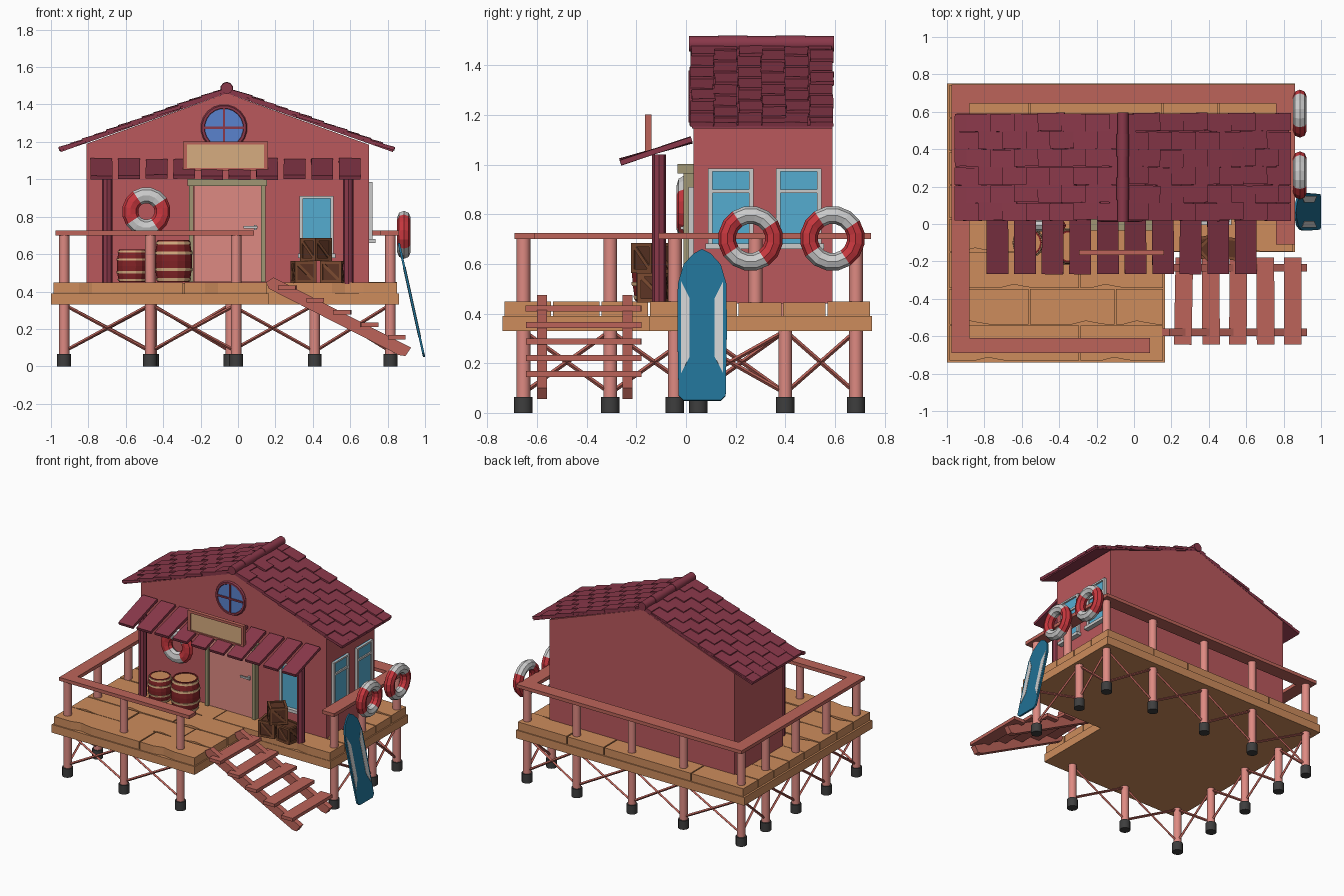
import bpy, bmesh, math, random
from math import sin, cos, pi
from mathutils import Matrix, Vector, Euler

if "Cube" in bpy.data.objects:
    bpy.data.objects.remove(bpy.data.objects["Cube"])

random.seed(4)
ROUND = []


def mat(name, r, g, b):
    m = bpy.data.materials.new(name)
    m.diffuse_color = [((c / 255 + 0.055) / 1.055) ** 2.4 for c in (r, g, b)] + [1]
    m.use_nodes = True
    m.node_tree.nodes["Principled BSDF"].inputs["Base Color"].default_value = m.diffuse_color
    return m


WALL = mat("wall_red", 186, 88, 92)
ROOF = mat("roof_maroon", 138, 56, 74)
PINK = mat("post_pink", 222, 138, 130)
RAIL = mat("rail_wood", 188, 100, 90)
DECK = mat("deck_wood", 205, 140, 92)
BLACK = mat("boot_black", 62, 62, 62)
GLASS = mat("glass", 85, 172, 208)
BLUE = mat("round_glass", 90, 130, 205)
WHITE = mat("white_trim", 215, 215, 212)
TAN = mat("tan", 214, 172, 128)
OLIVE = mat("door_trim", 160, 150, 115)
RED = mat("buoy_red", 200, 55, 62)
BROWN = mat("crate_brown", 92, 52, 36)
DARK = mat("crate_frame", 122, 74, 48)
BARREL = mat("barrel_red", 130, 35, 38)
BOARD = mat("surf_blue", 32, 112, 148)


def finish(name, bm, *mats, M=None):
    if M is not None:
        bm.transform(M)
    bmesh.ops.recalc_face_normals(bm, faces=bm.faces)
    me = bpy.data.meshes.new(name)
    bm.to_mesh(me)
    bm.free()
    for m in mats:
        me.materials.append(m)
    o = bpy.data.objects.new(name, me)
    bpy.context.collection.objects.link(o)
    return o


def box(name, x, y, z, m, M=None, rot=(0, 0, 0), bevel=0):
    """Box from (min, max) ranges, rotated about its own centre."""
    c = Vector([(a + b) / 2 for a, b in (x, y, z)])
    s = [b - a for a, b in (x, y, z)]
    bm = bmesh.new()
    bmesh.ops.create_cube(bm, size=1, matrix=Matrix.Diagonal((*s, 1)))
    if bevel:
        bmesh.ops.bevel(bm, geom=bm.edges[:], offset=bevel, segments=1, affect='EDGES')
    T = Matrix.Translation(c) @ Euler(rot).to_matrix().to_4x4()
    return finish(name, bm, m, M=(M @ T if M else T))


def prism(name, pts, axis, a, b, m, M=None):
    """Extrude a 2D outline along an axis from a to b."""
    put = {'x': lambda p: (a, *p), 'y': lambda p: (p[0], a, p[1]), 'z': lambda p: (*p, a)}[axis]
    bm = bmesh.new()
    f = bm.faces.new([bm.verts.new(put(p)) for p in pts])
    r = bmesh.ops.extrude_face_region(bm, geom=[f])
    d = Vector([(b - a) * (axis == k) for k in 'xyz'])
    bmesh.ops.translate(bm, vec=d, verts=[v for v in r['geom'] if isinstance(v, bmesh.types.BMVert)])
    return finish(name, bm, m, M=M)


def rod(name, p, q, r, m, n=12, smooth=True):
    p, q = Vector(p), Vector(q)
    bm = bmesh.new()
    bmesh.ops.create_cone(bm, cap_ends=True, segments=n, radius1=r, radius2=r, depth=(q - p).length)
    M = Matrix.Translation((p + q) / 2) @ (q - p).to_track_quat('Z', 'Y').to_matrix().to_4x4()
    o = finish(name, bm, m, M=M)
    if smooth:
        ROUND.append(o)


def lathe(name, prof, loc, m, n=14):
    bm = bmesh.new()
    rings = [[bm.verts.new((r * cos(2 * pi * i / n), r * sin(2 * pi * i / n), z)) for i in range(n)] for r, z in prof]
    for a, b in zip(rings, rings[1:]):
        for i in range(n):
            bm.faces.new((a[i], a[(i + 1) % n], b[(i + 1) % n], b[i]))
    bm.faces.new(rings[0])
    bm.faces.new(rings[-1])
    finish(name, bm, m, M=Matrix.Translation(loc))


def torus(name, R, r, M, mats, n=16, k=8, depth=1):
    bm = bmesh.new()
    V = [[bm.verts.new(((R + r * cos(2 * pi * j / k)) * cos(2 * pi * (i + .5) / n), depth * r * sin(2 * pi * j / k),
                        (R + r * cos(2 * pi * j / k)) * sin(2 * pi * (i + .5) / n))) for j in range(k)] for i in range(n)]
    for i in range(n):
        for j in range(k):
            f = bm.faces.new((V[i][j], V[(i + 1) % n][j], V[(i + 1) % n][(j + 1) % k], V[i][(j + 1) % k]))
            f.material_index = ((i + 3) * 4 // n) % len(mats)
    finish(name, bm, *mats, M=M)


def at(x, y, z, turn=0):
    return Matrix.Translation((x, y, z)) @ Matrix.Rotation(turn, 4, 'Z')


# L-shaped deck frame and staggered planks with split edges
prism("deck_frame", [(-1, -.74), (.165, -.74), (.165, -.15), (.86, -.15), (.86, .75), (-1, .75)], 'z', .33, .39, DECK)
edges = [-.735 + .195 * i for i in range(4)] + [-.15 + .179 * i for i in range(1, 6)]
for i, (y0, y1) in enumerate(zip(edges, edges[1:])):
    xe = .16 if i < 3 else .855
    cuts = [-.99] + ([-.29] if i % 2 == 0 else [-.56, .15 if i > 3 else -.1])
    cuts += [.45] * (i > 3) + [xe]
    for x0, x1 in zip(cuts, cuts[1:]):
        c = random.uniform(x0 + .12, x1 - .12)
        pts = [(x0 + .004, y0 + .004), (c - .09, y0 + .004), (c - .02, y0 + .022), (c + .03, y0 + .012),
               (c + .08, y0 + .004), (x1 - .004, y0 + .004), (x1 - .004, y1 - .003), (x0 + .004, y1 - .003)]
        prism("deck_plank", pts, 'z', .39, .45 - random.uniform(0, .006), DECK)

# Stilts with boots, cross braces between neighbours
left = [(-.93, y) for y in (-.655, -.305, .05, .4, .685)]
back = [(x, .685) for x in (-.93, -.46, -.04, .41, .815)]
front = [(x, -.655) for x in (-.93, -.47, -.01)]
right = [(.815, y) for y in (-.045, .4, .685)]
for x, y in sorted(set(left + back + front + right)):
    full = (x, y) != (.815, .4)
    rod("post", (x, y, .03), (x, y, .7 if full else .35), .028, PINK)
    rod("post_boot", (x, y, 0), (x, y, .065), .037, BLACK)
rod("rail_post", (.815, .28, .44), (.815, .28, .7), .028, PINK)
for row in (left, back, front, right):
    for (ax, ay), (bx, by) in zip(row, row[1:]):
        for z0, z1 in ((.08, .33), (.33, .08)):
            rod("cross_brace", (ax, ay, z0), (bx, by, z1), .009, RAIL, 4, False)

# Hand rails
for x, y in (((-.975, -.88), (-.69, .745)), ((-.88, .86), (.645, .745)),
             ((.76, .86), (-.11, .645)), ((-.88, .085), (-.69, -.61))):
    box("hand_rail", x, y, (.7, .725), RAIL)

# Stairs
for y in (-.58, -.235):
    prism("stair_stringer", [(.15, .45), (.19, .475), (.925, .1), (.895, .055), (.86, .06), (.165, .415)],
          'y', y - .02, y + .02, RAIL)
for i in range(5):
    x, z = .265 + .146 * i, .42 - .066 * i
    box("stair_tread", (x - .047, x + .047), (-.645, -.18), (z - .012, z + .012), RAIL,
        rot=(0, 0, random.uniform(-.02, .02)))

# House body
prism("house_walls", [(-.81, .44), (.7, .44), (.7, 1.185), (-.06, 1.46), (-.81, 1.19)], 'y', .03, .59, WALL)

# Roof: sheathing, tilted shingles, ridge
for s, run in ((-1, .89), (1, .89)):
    ang = math.atan2(.32, run)
    L = math.hypot(.32, run)
    prism("roof_sheathing", [(-.06, 1.475), (-.06 + s * run, 1.157), (-.06 + s * run, 1.145), (-.06, 1.46)],
          'y', .025, .59, ROOF)
    for i in range(6):
        y0 = .018 + .0955 * i
        stops = [0] + [L * (j + (.5 if i % 2 else 1)) / 7 for j in range(7 if i % 2 else 6)] + [L]
        for d0, d1 in zip(stops, stops[1:]):
            d = (d0 + d1) / 2
            h = (d1 - d0) / 2 + .006
            w = random.uniform(-.004, .004)
            M = at(-.06 + s * d * cos(ang), y0 + .048, 1.481 - d * sin(ang) + w * .5)
            box("roof_shingle", (-h, h), (-.047 + w, .047 + w), (-.009, .009), ROOF, M=M @ Euler(
                (w * 5, s * (ang - .07), w * 5)).to_matrix().to_4x4())
for i in range(5):
    y = .012 + .1165 * i
    rod("ridge_cap", (-.06, y, 1.487), (-.06, y + .119, 1.487), .031 + .003 * (i % 2), ROOF, 10)

# Porch awning with two posts
for i in range(10):
    x = -.73 + .1475 * i
    w = random.uniform(-.03, .03)
    box("awning_board", (x - .058, x + .058), (-.272, .03), (1.045, 1.066), ROOF,
        rot=(.3 + w, w * .6, w * .5))
for x in (-.7, .59):
    rod("awning_post", (x, -.108, .44), (x, -.108, 1.04), .028, ROOF, 8)

# Blank sign board on the awning
box("sign_board", (-.28, .15), (-.158, -.142), (1.06, 1.19), TAN)
for x, z in (((-.295, .16), (1.185, 1.203)), ((-.295, .16), (1.045, 1.06)),
             ((-.295, -.272), (1.06, 1.185)), ((.14, .16), (1.06, 1.185))):
    box("sign_frame", x, (-.166, -.138), z, RAIL)

# Door
box("door", (-.235, .125), (.005, .04), (.45, .97), PINK)
for x in (-.262, .122):
    box("door_jamb", (x, x + .025), (-.01, .04), (.45, .97), OLIVE)
box("door_lintel", (-.27, .155), (-.035, .04), (.965, 1.002), OLIVE)
box("door_handle", (.03, .105), (-.022, -.01), (.738, .75), WHITE)
box("door_handle_stem", (.085, .1), (-.012, .01), (.73, .755), WHITE)


# Windows in a wall: local x across, local -y outward, origin at the sill centre
def window(M, w, h):
    a = w / 2
    box("window_glass", (-a, a), (-.008, .01), (0, h), GLASS, M)
    for s in (-1, 1):
        box("window_side", (s * a - .009, s * a + .009), (-.02, .01), (0, h), WHITE, M)
    box("window_head", (-a - .009, a + .009), (-.02, .01), (h - .012, h), WHITE, M)
    box("window_sill", (-a - .018, a + .018), (-.035, .01), (-.02, .002), WHITE, M)


window(at(.42, .03, .6), .165, .31)
for y in (.18, .455):
    M = at(.7, y, .68, pi / 2)
    window(M, .165, .305)
    box("window_bar", (-.085, .085), (-.018, .01), (.205, .22), WHITE, M)

# Round gable window
rod("round_glass", (-.075, .04, 1.275), (-.075, .018, 1.275), .11, BLUE, 20, False)
torus("round_window_frame", .112, .013, at(-.075, .025, 1.275), [ROOF], 20, 6)
box("round_window_bar", (-.081, -.069), (.01, .03), (1.17, 1.38), ROOF)
box("round_window_bar", (-.18, .03), (.01, .03), (1.269, 1.281), ROOF)

# Life rings
torus("life_ring_front", .087, .043, at(-.49, -.008, .828), [RED, WHITE], depth=.72)
for y in (.26, .59):
    torus("life_ring_side", .095, .036, at(.887, y, .703, pi / 2), [RED, WHITE])

# Surfboard leaning on the deck: local x across, z up the board
half = [(.075, 0), (.095, .02), (.1, .3), (.098, .48), (.075, .56), (.035, .605)]
tilt = at(.995, .065, .05) @ Matrix.Rotation(-math.atan2(.135, .61), 4, 'Y') @ Matrix.Rotation(pi / 2, 4, 'Z')
prism("surfboard", half + [(0, .624)] + [(-x, z) for x, z in reversed(half)], 'y', -.006, .006, BOARD, tilt)
for s in (-1, 1):
    prism("surfboard_stripe", [(s * x, z) for x, z in ((.085, .11), (.085, .49), (.05, .42), (.05, .18))],
          'y', -.008, .008, WHITE, tilt)

# Barrels
for x, y, r, h in ((-.565, -.1, .083, .175), (-.345, -.12, .1, .225)):
    bulge = lambda t: r * (.86 + .14 * sin(pi * t))
    lathe("barrel", [(bulge(t / 6), h * t / 6) for t in range(7)] + [(r * .76, h), (r * .76, h * .95)], (x, y, .45), BARREL)
    lathe("barrel_lid", [(r * .77, 0), (r * .77, .006)], (x, y, .45 + h * .95), DECK)
    for t in (.03, .27, .66, .9):
        lathe("barrel_band", [(bulge(t) + .004, h * t), (bulge(t + .07) + .004, h * (t + .07))], (x, y, .45), TAN)


# Crates with edge frames and diagonal boards
def crate(x, y, z, s, turn):
    M = at(x, y, z + s / 2, turn)
    a, t = s / 2, s * .13
    box("crate_core", (-a + .007, a - .007), (-a + .007, a - .007), (-a + .007, a - .007), BROWN, M)
    for R in (Matrix(), Matrix.Rotation(pi / 2, 4, 'X'), Matrix.Rotation(pi / 2, 4, 'Y')):
        for i in (-a, a - t):
            for j in (-a, a - t):
                box("crate_edge", (i, i + t), (j, j + t), (-a, a), DARK, M @ R)
    for k in range(4):
        box("crate_brace", (-a * 1.15, a * 1.15), (-a + .001, -a + .01), (-t / 2, t / 2), DARK,
            M @ Matrix.Rotation(k * pi / 2, 4, 'Z'), rot=(0, pi / 4, 0))


crate(.35, -.13, .445, .118, .2)
crate(.505, -.13, .445, .118, -.15)
crate(.417, -.135, .563, .122, .75)

# Smooth the round parts, keeping sharp rims
for o in ROUND:
    o.select_set(True)
bpy.context.view_layer.objects.active = ROUND[0]
bpy.ops.object.shade_smooth_by_angle(angle=math.radians(40))
